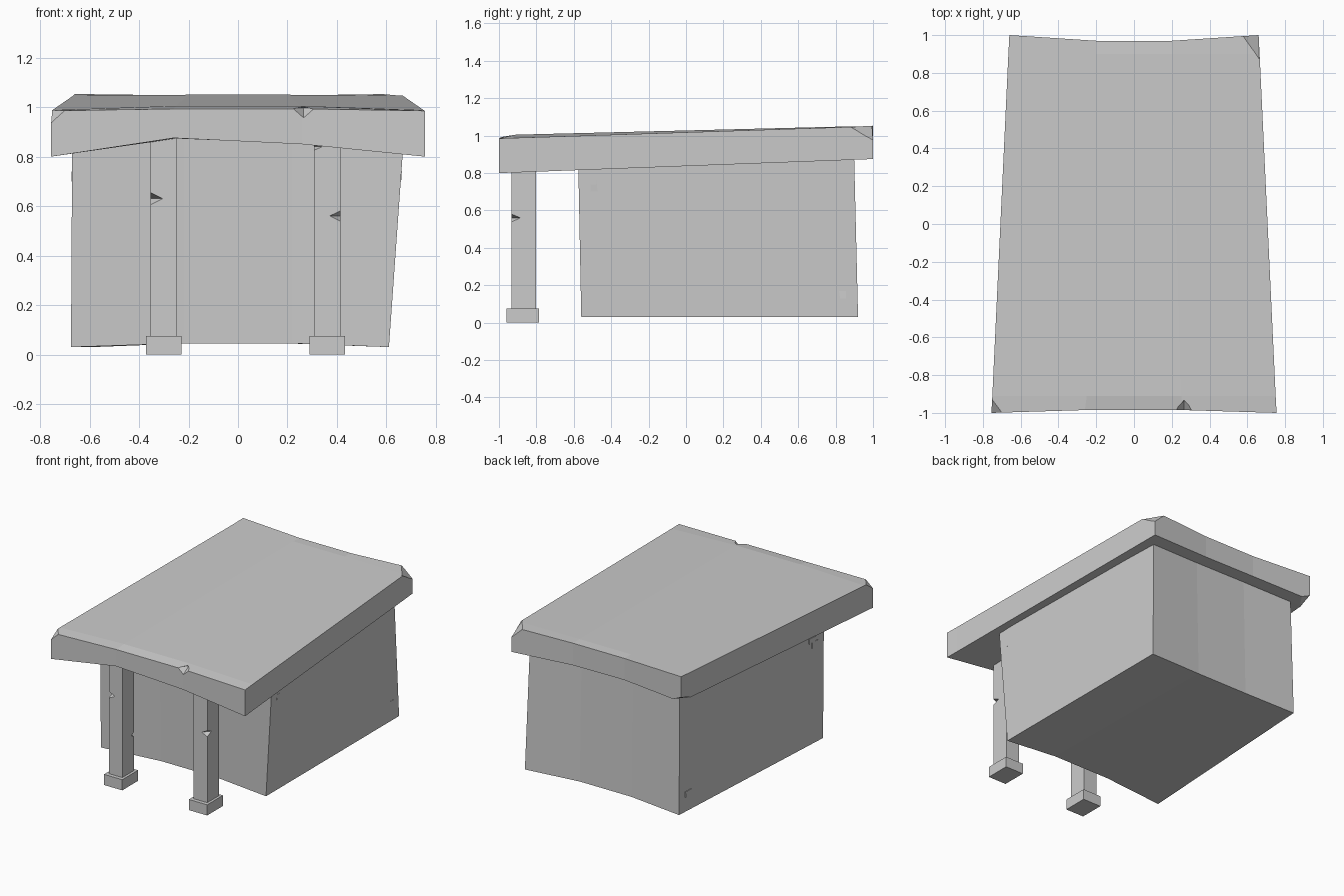
import bpy, bmesh
from mathutils import Vector

if "Cube" in bpy.data.objects:
    bpy.data.objects.remove(bpy.data.objects["Cube"])


def finish(name, bm):
    bmesh.ops.recalc_face_normals(bm, faces=bm.faces)
    me = bpy.data.meshes.new(name)
    bm.to_mesh(me)
    bm.free()
    ob = bpy.data.objects.new(name, me)
    bpy.context.collection.objects.link(ob)
    return ob


def slab(name, top, bottom):
    """Closed solid between two matching grids of points (rows run front to back)."""
    bm = bmesh.new()
    t = [[bm.verts.new(p) for p in row] for row in top]
    b = [[bm.verts.new(p) for p in row] for row in bottom]
    nr, nc = len(t), len(t[0])
    for g in (t, b):
        for r in range(nr - 1):
            for c in range(nc - 1):
                bm.faces.new((g[r][c], g[r][c + 1], g[r + 1][c + 1], g[r + 1][c]))
    rim = [(0, c) for c in range(nc)] + [(r, nc - 1) for r in range(1, nr)]
    rim += [(nr - 1, c) for c in range(nc - 2, -1, -1)] + [(r, 0) for r in range(nr - 2, 0, -1)]
    for (r0, c0), (r1, c1) in zip(rim, rim[1:] + rim[:1]):
        bm.faces.new((t[r0][c0], t[r1][c1], b[r1][c1], b[r0][c0]))
    return finish(name, bm)


def box(name, x0, x1, y0, y1, z0, z1):
    grid = lambda z: [[(x0, y0, z), (x1, y0, z)], [(x0, y1, z), (x1, y1, z)]]
    return slab(name, grid(z1), grid(z0))


def chip(ob, centre, size):
    """Cut a flat chip from an edge or corner using a diamond-shaped cutter."""
    bm = bmesh.new()
    for axis in range(3):
        for s in (-1, 1):
            p = Vector(centre)
            p[axis] += s * size[axis]
            bm.verts.new(p)
    bmesh.ops.convex_hull(bm, input=bm.verts)
    cutter = finish("chip_cutter", bm)
    cutter.hide_render = True
    cutter.hide_set(True)
    m = ob.modifiers.new("chip", "BOOLEAN")
    m.operation, m.solver, m.object = "DIFFERENCE", "EXACT", cutter
    bpy.context.view_layer.objects.active = ob
    bpy.ops.object.modifier_apply(modifier=m.name)
    bpy.data.objects.remove(cutter)


# Warped sloping roof: each row is (half width, mid half width, edge y, mid y)
plan = [(.755, .26, -1, -.985), (.75, .25, -.91, -.91),
        (.665, .2, .9, .9), (.66, .2, 1, .97)]
top_z = [(.985, .993), (.988, 1.005), (1.047, 1.05), (1.053, 1.047)]
bot_z = [(.80, .875, .85, .80), (.803, .873, .853, .803),
         (.871, .893, .89, .871), (.875, .895, .892, .875)]
top, bottom = [], []
for (w, m, y, ym), (ze, zm), zb in zip(plan, top_z, bot_z):
    xy = [(-w, y), (-m, ym), (m, ym), (w, y)]
    top.append([(*p, z) for p, z in zip(xy, (ze, zm, zm, ze))])
    bottom.append([(*p, z) for p, z in zip(xy, zb)])
roof = slab("roof", top, bottom)
chip(roof, (-.757, -1, .988), (.06, .08, .053))
chip(roof, (.265, -.986, .996), (.045, .06, .04))
chip(roof, (.662, 1, 1.055), (.09, .14, .08))
chip(roof, (-.662, 1, .873), (.08, .1, .035))

# Walled body with slightly hollow front and back faces
body_bottom = [[(-.675, -.56, .03), (-.22, -.535, .045), (.22, -.535, .045), (.61, -.56, .03)],
               [(-.59, .92, .03), (-.2, .895, .045), (.2, .895, .045), (.61, .92, .03)]]
body_top = [[(-.67, -.577, .9), (-.22, -.555, .9), (.22, -.555, .9), (.672, -.577, .9)],
            [(-.58, .898, .93), (-.2, .875, .93), (.2, .875, .93), (.585, .898, .93)]]
slab("body", body_top, body_bottom)

# Small raised bricks on both side walls
def wall_point(col, y, z, out):
    f, v = (y + .57) / 1.48, (z - .03) / .88
    lo = Vector(body_bottom[0][col]).lerp(Vector(body_bottom[1][col]), f)
    hi = Vector(body_top[0][col]).lerp(Vector(body_top[1][col]), f)
    return (lo.lerp(hi, v).x + out, y, z)


bricks = [(-.51, -.45, .70, .74), (-.48, -.42, .74, .775), (.79, .855, .13, .17)]
for side, col, s in (("left", 0, -1), ("right", 3, 1)):
    for i, (y0, y1, z0, z1) in enumerate(bricks):
        g = [[[wall_point(col, y, z, s * d) for y in (y0, y1)] for z in (z0, z1)]
             for d in (.005, -.01)]
        slab(f"{side}_brick_{i + 1}", g[0], g[1])

# Porch posts and their square feet
for side, x in (("left", -.30), ("right", .361)):
    post = box(f"{side}_post", x - .053, x + .053, -.933, -.803, .06, .9)
    box(f"{side}_post_foot", x - .071, x + .071, -.96, -.785, 0, .075)
    if side == "left":
        chip(post, (x - .054, -.934, .63), (.05, .05, .025))
        chip(post, (x + .054, -.802, .33), (.03, .03, .02))
    else:
        chip(post, (x + .054, -.934, .56), (.045, .05, .022))
        chip(post, (x - .054, -.934, .84), (.035, .04, .015))
